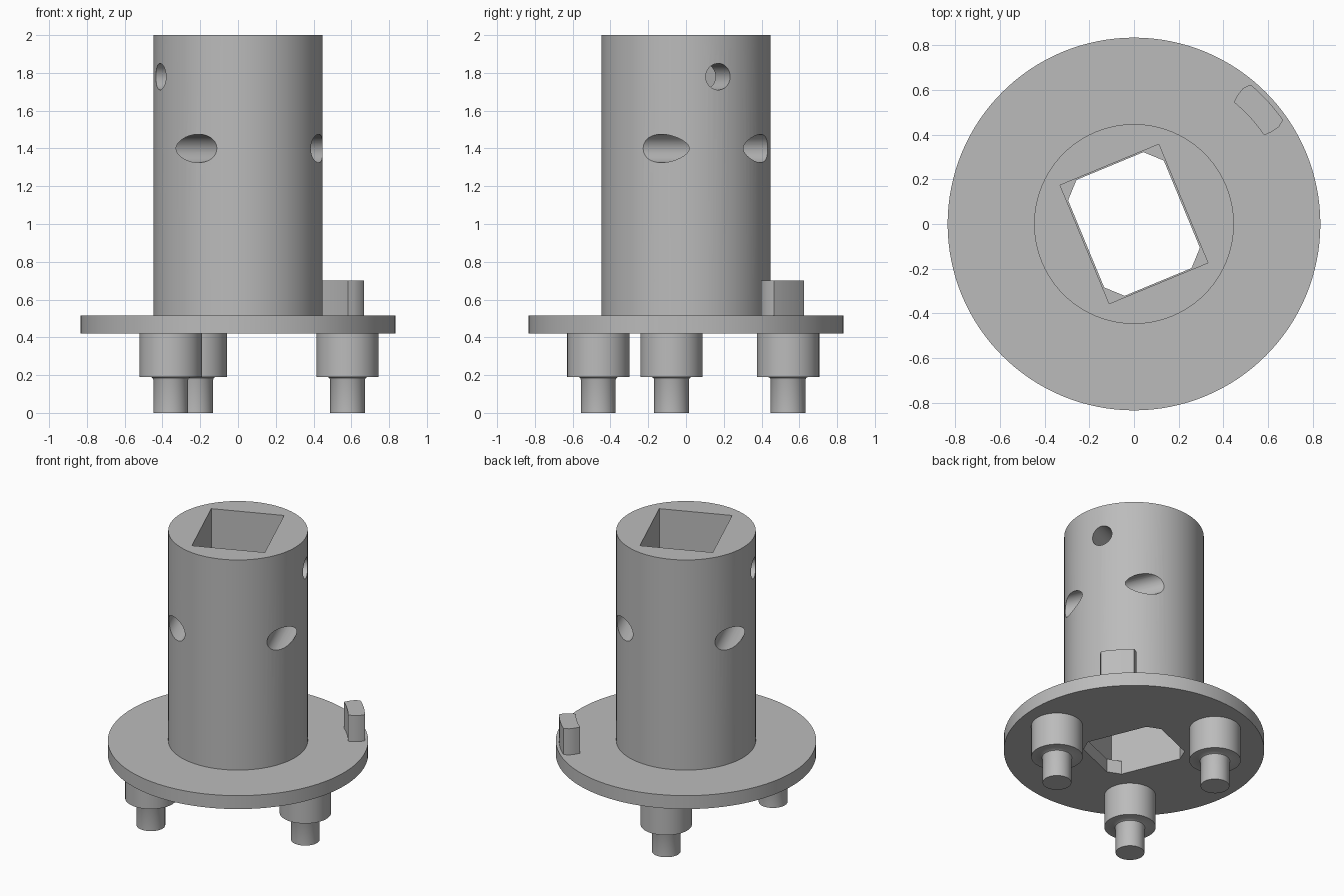
import bpy, bmesh
from math import radians, sin, cos, pi
from mathutils import Matrix

cube = bpy.data.objects.get("Cube")
if cube:
    bpy.data.objects.remove(cube, do_unlink=True)

TURN = radians(22.5)      # the bore and cross holes share this turn about z
FLANGE_LOW, FLANGE_TOP, TOP = 0.42, 0.515, 2.0

grey = bpy.data.materials.new("plain_grey")
grey.use_nodes = True
grey.diffuse_color = (0.5, 0.5, 0.5, 1)
grey.node_tree.nodes["Principled BSDF"].inputs["Base Color"].default_value = (0.5, 0.5, 0.5, 1)


def finish(name, bm):
    bmesh.ops.recalc_face_normals(bm, faces=bm.faces)
    mesh = bpy.data.meshes.new(name)
    bm.to_mesh(mesh)
    bm.free()
    mesh.materials.append(grey)
    obj = bpy.data.objects.new(name, mesh)
    bpy.context.collection.objects.link(obj)
    return obj


def activate(obj):
    bpy.ops.object.select_all(action="DESELECT")
    obj.select_set(True)
    bpy.context.view_layer.objects.active = obj


def smooth(obj):
    activate(obj)
    bpy.ops.object.shade_smooth_by_angle(angle=radians(30))


def prism(name, outline, low, high):
    """Extrude a flat outline from low to high."""
    bm = bmesh.new()
    face = bm.faces.new([bm.verts.new((x, y, low)) for x, y in outline])
    new = bmesh.ops.extrude_face_region(bm, geom=[face])["geom"]
    bmesh.ops.translate(bm, vec=(0, 0, high - low),
                        verts=[v for v in new if isinstance(v, bmesh.types.BMVert)])
    return finish(name, bm)


def circle(radius, sides):
    return [(radius * cos(2 * pi * i / sides), radius * sin(2 * pi * i / sides))
            for i in range(sides)]


def lathe(name, profile, x, y, sides=48):
    """Stack rings of (radius, height) and cap both ends."""
    bm = bmesh.new()
    rings = [[bm.verts.new((x + cx, y + cy, z)) for cx, cy in circle(r, sides)]
             for r, z in profile]
    for a, b in zip(rings, rings[1:]):
        for i in range(sides):
            j = (i + 1) % sides
            bm.faces.new((a[i], a[j], b[j], b[i]))
    bm.faces.new(rings[0])
    bm.faces.new(rings[-1])
    return finish(name, bm)


def cut(obj, cutter):
    activate(obj)
    mod = obj.modifiers.new("cut", "BOOLEAN")
    mod.operation = "DIFFERENCE"
    mod.solver = "EXACT"
    mod.object = cutter
    bpy.ops.object.modifier_apply(modifier=mod.name)
    bpy.data.objects.remove(cutter, do_unlink=True)


def cross_hole(obj, radius, height, heading, offset=0):
    """Drill a level hole, shifted sideways along the turned x axis."""
    rod = prism("drill", circle(radius, 48), -1, 1)
    rod.data.transform(Matrix.Translation((offset * cos(TURN), offset * sin(TURN), height))
                       @ Matrix.Rotation(heading, 4, "Z") @ Matrix.Rotation(pi / 2, 4, "Y"))
    cut(obj, rod)


# Upright socket with a turned rectangular bore
socket = prism("socket_tube", circle(0.447, 96), FLANGE_TOP, TOP)
a, b = 0.239, 0.287
bore = prism("bore", [(-a, -b), (a, -b), (a, b), (-a, b)], 0, 3)
bore.data.transform(Matrix.Rotation(TURN, 4, "Z"))
cut(socket, bore)

# Pin hole through the bore, and a bolt hole inside the wall on each side
cross_hole(socket, 0.07, 1.78, TURN)
for side in (-1, 1):
    cross_hole(socket, 0.075, 1.4, TURN + pi / 2, side * 0.344)
smooth(socket)

# Flange with a bore whose corners are cut off
flange = prism("flange", circle(0.834, 128), FLANGE_LOW, FLANGE_TOP)
a, b, c = 0.232, 0.281, 0.07
outline = [(a, c - b), (a, b - c), (a - c, b), (c - a, b),
           (-a, b - c), (-a, c - b), (c - a, -b), (a - c, -b)]
opening = prism("opening", outline, 0, 1)
opening.data.transform(Matrix.Rotation(TURN, 4, "Z"))
cut(flange, opening)
smooth(flange)

# Three stepped pins under the flange, with a small fillet at each step
for i in range(3):
    angle = radians(120 * i - 7.5)
    pin = lathe(f"stepped_pin_{i + 1}",
                [(0.092, 0), (0.092, 0.175), (0.096, 0.185), (0.105, 0.19),
                 (0.165, 0.19), (0.165, FLANGE_LOW)],
                0.585 * cos(angle), 0.585 * sin(angle))
    smooth(pin)

# Curved stop tab near the rim, with slightly bulging ends
middle, steps = 42.5, 8
polar = [(0.705, 8.2 - 16.4 * i / steps) for i in range(steps + 1)]
polar += [(0.74, -8.7), (0.78, -8.7)]
polar += [(0.813, -7.6 + 15.2 * i / steps) for i in range(steps + 1)]
polar += [(0.78, 8.7), (0.74, 8.7)]
tab = prism("stop_tab", [(r * cos(radians(middle + t)), r * sin(radians(middle + t)))
                         for r, t in polar], FLANGE_TOP, 0.70)
smooth(tab)
